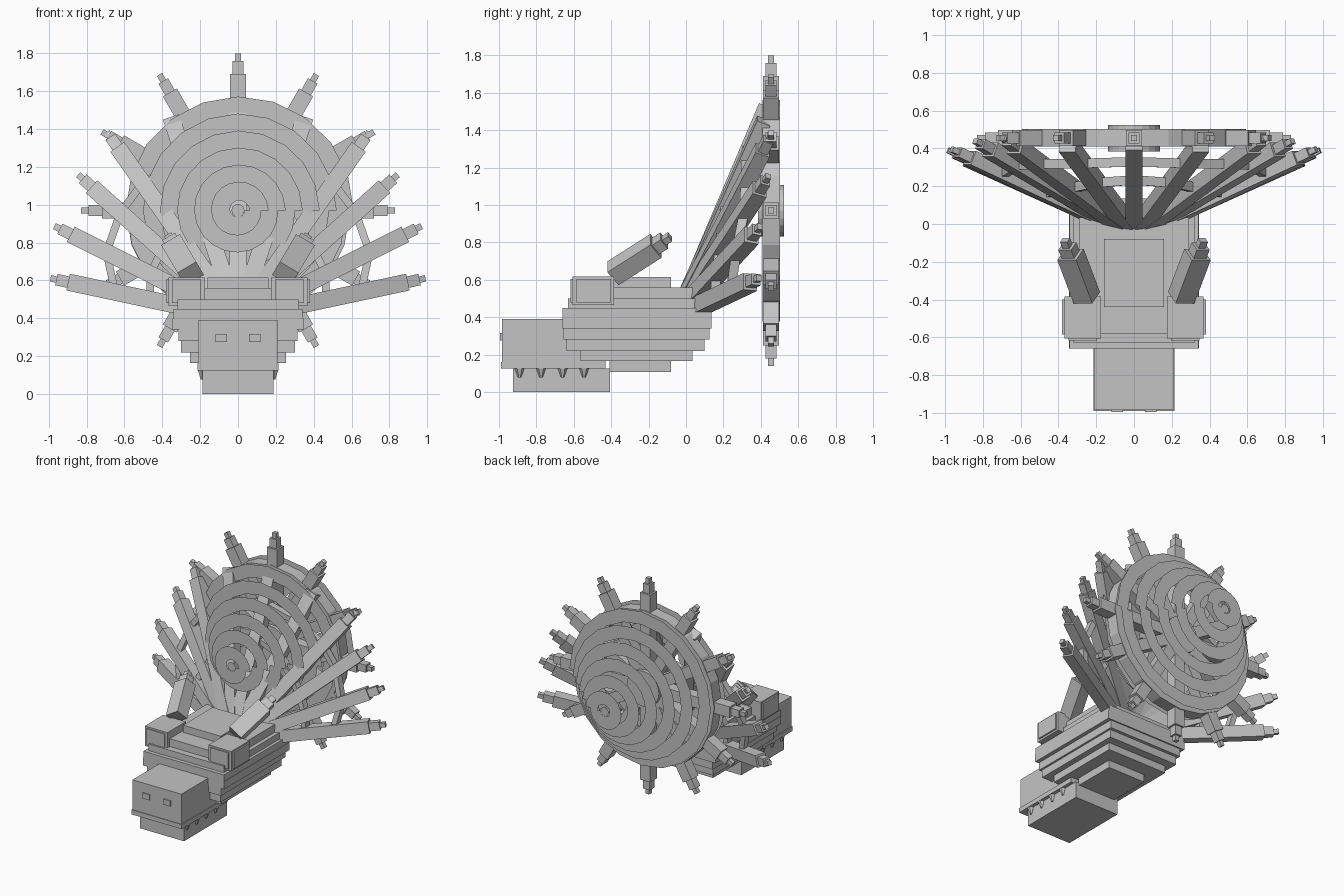
import bpy, bmesh, math
from mathutils import Vector, Matrix

if "Cube" in bpy.data.objects:
    bpy.data.objects.remove(bpy.data.objects["Cube"])

grey = bpy.data.materials.new("plain grey")
grey.diffuse_color = (0.55, 0.55, 0.55, 1)
grey.use_nodes = True
grey.node_tree.nodes["Principled BSDF"].inputs["Base Color"].default_value = grey.diffuse_color


def finish(name, bm):
    me = bpy.data.meshes.new(name)
    bm.to_mesh(me)
    bm.free()
    me.materials.append(grey)
    ob = bpy.data.objects.new(name, me)
    bpy.context.collection.objects.link(ob)
    return ob


def add_box(bm, x0, x1, y0, y1, z0, z1):
    m = Matrix.Translation(((x0 + x1) / 2, (y0 + y1) / 2, (z0 + z1) / 2))
    bmesh.ops.create_cube(bm, size=1, matrix=m @ Matrix.Diagonal((x1 - x0, y1 - y0, z1 - z0, 1)))


def box(name, *dims):
    bm = bmesh.new()
    add_box(bm, *dims)
    return finish(name, bm)


def add_beam(bm, p, q, w, h):
    # box running from p to q; w is the sideways width, h the other one
    p, q = Vector(p), Vector(q)
    d = (q - p).normalized()
    side = d.cross(Vector((0, 1, 0))).normalized()
    up = side.cross(d)
    rot = Matrix((side, up, d)).transposed().to_4x4()
    m = Matrix.Translation((p + q) / 2) @ rot @ Matrix.Diagonal((w, h, (q - p).length, 1))
    bmesh.ops.create_cube(bm, size=1, matrix=m)


def add_spike(bm, p, q, w, h, mid=0.07, tip=0.04):
    # beam that ends in two smaller steps, q is the very end
    p, q = Vector(p), Vector(q)
    d = (q - p).normalized()
    a, b = q - d * (mid + tip), q - d * tip
    add_beam(bm, p, a, w, h)
    add_beam(bm, a, b, w * 0.68, h * 0.68)
    add_beam(bm, b, q, w * 0.38, h * 0.38)


# stepped body: half width, y start, y end, z bottom, z top
layers = [(.16, -.41, -.08, .107, .165), (.255, -.565, .035, .165, .22),
          (.30, -.64, .10, .22, .28), (.315, -.655, .125, .28, .34),
          (.345, -.66, .135, .34, .40), (.342, -.66, .135, .40, .45),
          (.32, -.63, .10, .45, .50), (.29, -.58, .035, .50, .56),
          (.16, -.44, -.08, .56, .615)]
bm = bmesh.new()
for w, y0, y1, z0, z1 in layers:
    add_box(bm, -w, w, y0, y1, z0, z1)
finish("stepped_body", bm)

# head, lip, jaw
box("head", -.208, .208, -.985, -.43, .15, .39)
box("upper_lip", -.214, .214, -.99, -.43, .125, .16)
box("jaw", -.188, .188, -.925, -.405, 0, .125)

# teeth and eyes
bm = bmesh.new()
for s in (-1, 1):
    for y in (-.89, -.775, -.66, -.545):
        m = Matrix.Translation((s * .19, y, .102)) @ Matrix.Rotation(math.pi, 4, 'X')
        bmesh.ops.create_cone(bm, cap_ends=True, segments=6, radius1=.026, radius2=.008,
                              depth=.05, matrix=m)
finish("teeth", bm)
for s, n in ((-1, "left"), (1, "right")):
    box(n + "_eye", s * .088 - .03, s * .088 + .03, -.994, -.984, .275, .317)

    # shoulder boxes with a raised panel on the faces
    bm = bmesh.new()
    x0, x1 = sorted((s * .175, s * .368))
    add_box(bm, x0, x1, -.607, -.385, .465, .617)
    add_box(bm, x0 + .02, x1 - .02, -.617, -.40, .48, .605)
    a0, a1 = sorted((s * .34, s * .38))
    add_box(bm, a0, a1, -.585, -.40, .48, .605)
    finish(n + "_shoulder", bm)

    # short raised arms
    bm = bmesh.new()
    add_spike(bm, (s * .25, -.39, .635), (s * .365, -.085, .83), .115, .10, .055, .04)
    finish(n + "_arm", bm)

# wheel rim
CY, CZ, N = .455, .97, 20
bm = bmesh.new()
loops = []
for r, y in ((.495, .41), (.592, .41), (.592, .503), (.495, .503)):
    loops.append([bm.verts.new((r * math.sin(2 * math.pi * i / N), y,
                                CZ + r * math.cos(2 * math.pi * i / N))) for i in range(N)])
for k in range(4):
    a, b = loops[k], loops[(k + 1) % 4]
    for i in range(N):
        j = (i + 1) % N
        bm.faces.new((a[i], a[j], b[j], b[i]))
bmesh.ops.recalc_face_normals(bm, faces=bm.faces)
finish("wheel_rim", bm)

# twelve stepped spikes that run as spokes from the hub through the rim
bm = bmesh.new()
for i in range(12):
    t = i * math.pi / 6
    c, s = math.cos(t), math.sin(t)
    add_spike(bm, (.12 * s, CY, CZ + .12 * c), (.83 * s, CY, CZ + .83 * c), .085, .085, .07, .04)
finish("wheel_spikes", bm)

# flat spiral turns stepping out to a point on both sides of the wheel
for name, step in (("front_spiral", -.089), ("back_spiral", .089)):
    bm = bmesh.new()
    sgn = 1 if step > 0 else -1
    for k in range(1, 7):
        y = CY + step * k
        rows = []
        for i in range(N + 1):
            t = 2 * math.pi * i / N
            ro = .592 - .09 * (k - 1) + .04 * (.5 - i / N)
            ri = max(ro - .1, .035)
            rows.append([bm.verts.new((r * math.cos(t), y, CZ + r * math.sin(t)))
                         for r in (ri, ro)])
        for a, b in zip(rows, rows[1:]):
            f = (a[0], a[1], b[1], b[0])
            bm.faces.new(f if sgn < 0 else f[::-1])
    hub = [bm.verts.new((.035 * math.cos(i * math.pi / 5), CY + step * 6,
                         CZ + .035 * math.sin(i * math.pi / 5))) for i in range(10)]
    bm.faces.new(hub if sgn < 0 else hub[::-1])
    finish(name, bm)

# hub disc of the wheel
bm = bmesh.new()
bmesh.ops.create_cone(bm, cap_ends=True, segments=N, radius1=.137, radius2=.137, depth=.14,
                      matrix=Matrix.Translation((0, CY, CZ)) @ Matrix.Rotation(math.pi / 2, 4, 'X'))
finish("wheel_hub", bm)

# fan of long arms spreading from inside the body
root = Vector((0, -.055, .40))
top_tips = ((0, .425, 1.53), (.35, .415, 1.45))
side_tips = ((.69, .455, 1.38), (.84, .44, 1.155), (.965, .395, .885), (.985, .39, .61))
bm = bmesh.new()
for s in (-1, 1):
    for x, y, z in top_tips[s > 0:]:
        add_beam(bm, root, (s * x, y, z), .09, .075)
    for x, y, z in side_tips:
        add_spike(bm, root, (s * x, y, z), .09, .08, .075, .04)
finish("fan_arms", bm)

# two rows of cross struts linking neighbouring arms like a web
tips = [Vector(t) for t in top_tips + side_tips]
for name, fractions in (("outer_web_struts", (.80, .80, .73, .74, .72, .66)),
                        ("inner_web_struts", (.60, .58, .48, .48, .48, .47))):
    bm = bmesh.new()
    pts = [root.lerp(t, f) for t, f in zip(tips, fractions)]
    for s in (-1, 1):
        side = [Vector((s * p.x, p.y, p.z)) for p in pts]
        for a, b in zip(side, side[1:]):
            add_beam(bm, a, b, .04, .05)
    finish(name, bm)
